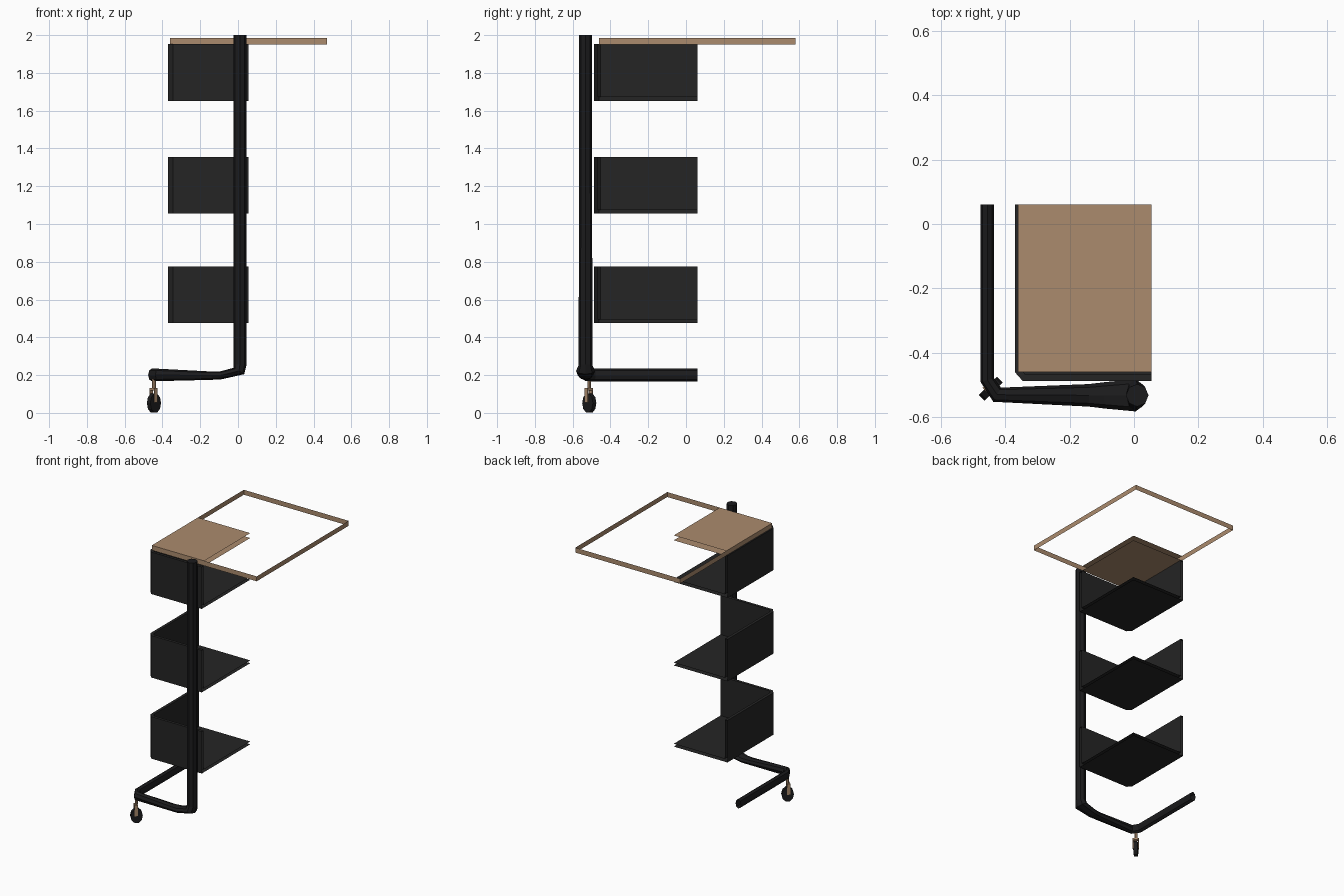
import bpy, bmesh, math
from mathutils import Vector, Matrix

if "Cube" in bpy.data.objects:
    bpy.data.objects.remove(bpy.data.objects["Cube"])

def material(name, r, g, b):
    m = bpy.data.materials.new(name)
    m.diffuse_color = (r, g, b, 1)
    m.use_nodes = True
    m.node_tree.nodes["Principled BSDF"].inputs["Base Color"].default_value = m.diffuse_color
    return m

WOOD = material("tan wood", 0.41, 0.26, 0.155)
TRAY = material("charcoal panel", 0.018, 0.018, 0.018)
TUBE = material("black tube", 0.011, 0.011, 0.012)

def finish(bm, name, mat):
    bmesh.ops.recalc_face_normals(bm, faces=bm.faces)
    me = bpy.data.meshes.new(name)
    bm.to_mesh(me)
    bm.free()
    me.materials.append(mat)
    ob = bpy.data.objects.new(name, me)
    bpy.context.collection.objects.link(ob)
    return ob

def face(bm, pts):
    bm.faces.new([bm.verts.new(p) for p in pts])

def strip(bm, path_a, za, path_b, zb):
    """Quads joining two flat paths at two heights."""
    for i in range(len(path_a) - 1):
        face(bm, [(*path_a[i], za), (*path_a[i + 1], za),
                  (*path_b[i + 1], zb), (*path_b[i], zb)])

XC, YC = 0.055, 0.06          # open inner edges of the quarter panels

# Trays: double-skinned floor with a front and a left wall, open at the inner edges
T = 0.02
outer = [(XC, -0.488), (-0.345, -0.488), (-0.37, -0.46), (-0.37, YC)]
inner = [(XC, -0.488 + T), (-0.337, -0.488 + T), (-0.37 + T, -0.452), (-0.37 + T, YC)]
for label, z in (("lower", 0.475), ("middle", 1.055), ("upper", 1.652)):
    bm = bmesh.new()
    top = z + 0.3
    strip(bm, outer, z, outer, top)
    strip(bm, inner, z + T, inner, top)
    strip(bm, outer, top, inner, top)
    face(bm, [(*p, z) for p in outer + [(XC, YC)]])
    face(bm, [(*p, z + T) for p in inner + [(XC, YC)]])
    bmesh.ops.remove_doubles(bm, verts=bm.verts, dist=1e-5)
    finish(bm, label + "_tray", TRAY)

# Table top: two thin sheets over one quarter, thin edge band around the full outline
Z0, Z1 = 1.95, 1.985
bm = bmesh.new()
for z in (Z0, Z1):
    face(bm, [(-0.36, -0.46, z), (XC, -0.46, z), (XC, YC, z), (-0.36, YC, z)])
finish(bm, "top_board", WOOD)
bm = bmesh.new()
loop = [(-0.36, -0.46), (0.47, -0.46), (0.47, 0.58), (-0.36, 0.58), (-0.36, -0.46)]
strip(bm, loop, Z0, loop, Z1)
bmesh.ops.remove_doubles(bm, verts=bm.verts, dist=1e-5)
finish(bm, "top_edge_band", WOOD)

# Bent tube: side foot, front foot, flattened elbow and upright post
Y = -0.532
rings = [  # centre, sideways half-axis, upward half-axis
    ((-0.455, YC, 0.201), (0.021, 0, 0), (0, 0, 0.034)),
    ((-0.455, -0.485, 0.201), (0.021, 0.006, 0), (0, 0, 0.034)),
    ((-0.425, -0.53, 0.201), (0.012, 0.022, 0), (0, 0, 0.033)),
    ((-0.14, Y, 0.197), (0, 0.035, 0), (0, 0, 0.022)),
    ((-0.09, Y, 0.199), (0, 0.041, 0), (-0.003, 0, 0.021)),
    ((0.005, Y, 0.222), (0, 0.05, 0), (-0.028, 0, 0.017)),
    ((0.01, Y, 0.255), (0, 0.036, 0), (-0.035, 0, 0)),
    ((0.01, Y, 2.0), (0, 0.035, 0), (-0.035, 0, 0)),
]
N = 8
bm = bmesh.new()
prev = None
for c, u, v in rings:
    ring = []
    for i in range(N):
        a = 2 * math.pi * i / N
        ring.append(bm.verts.new(Vector(c) + Vector(u) * math.cos(a) + Vector(v) * math.sin(a)))
    if prev:
        for i in range(N):
            j = (i + 1) % N
            bm.faces.new((prev[i], prev[j], ring[j], ring[i]))
    prev = ring
bm.faces.new(prev)
finish(bm, "post_and_foot_tube", TUBE)

# Caster, turned diagonally: local x is the rolling direction, local y the axle
place = Matrix.Translation((-0.445, -0.512, 0)) @ Matrix.Rotation(math.radians(45), 4, 'Z')

def box(bm, x, y, z, sx, sy, sz):
    bmesh.ops.create_cube(bm, size=1, matrix=place @ Matrix.Translation((x, y, z))
                          @ Matrix.Diagonal((sx, sy, sz, 1)))

bm = bmesh.new()
bmesh.ops.create_cone(bm, cap_ends=True, segments=10, radius1=1, radius2=1, depth=1,
                      matrix=place @ Matrix.Translation((0, 0, 0.052))
                      @ Matrix.Diagonal((0.04, 0.026, 0.052, 1))
                      @ Matrix.Rotation(math.radians(90), 4, 'X')
                      @ Matrix.Rotation(math.radians(18), 4, 'Z'))
finish(bm, "caster_wheel", TUBE)

bm = bmesh.new()
for s in (-1, 1):
    box(bm, -0.004, s * 0.017, 0.092, 0.022, 0.006, 0.075)
box(bm, -0.004, 0, 0.125, 0.022, 0.04, 0.012)
bmesh.ops.create_cone(bm, cap_ends=True, segments=8, radius1=0.01, radius2=0.01, depth=0.06,
                      matrix=place @ Matrix.Translation((0, 0, 0.16)))
finish(bm, "caster_fork", WOOD)
